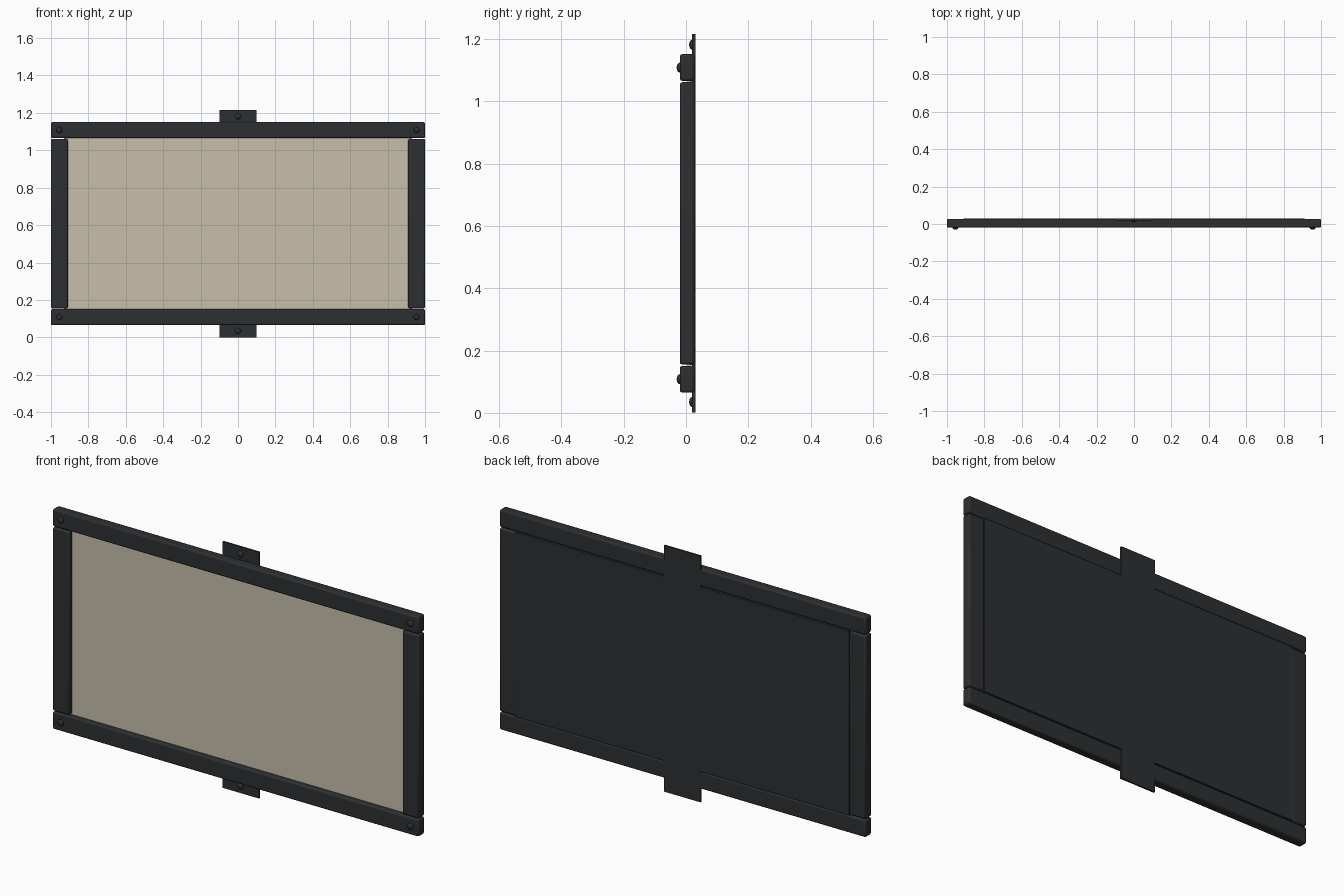
import bpy, math
from mathutils import Vector

cube = bpy.data.objects.get("Cube")
if cube:
    bpy.data.objects.remove(cube, do_unlink=True)


def material(name, color, roughness):
    m = bpy.data.materials.new(name)
    m.use_nodes = True
    m.diffuse_color = (*color, 1)
    node = m.node_tree.nodes["Principled BSDF"]
    node.inputs["Base Color"].default_value = (*color, 1)
    node.inputs["Roughness"].default_value = roughness
    return m


dark = material("dark_metal", (0.026, 0.028, 0.031), 0.5)
beige = material("beige_panel", (0.57, 0.52, 0.41), 0.7)


def box(name, low, high, mat, bevel=0):
    """Box between two corners, with optionally rounded edges."""
    low, high = Vector(low), Vector(high)
    bpy.ops.mesh.primitive_cube_add(size=1, location=(low + high) / 2)
    obj = bpy.context.object
    obj.name = name
    obj.scale = high - low
    bpy.ops.object.transform_apply(location=False, rotation=False, scale=True)
    obj.data.materials.append(mat)
    if bevel:
        mod = obj.modifiers.new("rounded_edges", 'BEVEL')
        mod.width = bevel
        mod.segments = 2
        bpy.ops.object.shade_smooth_by_angle(angle=math.radians(40))
    return obj


def screw(name, x, y, z):
    """Flattened dome head, centred on the surface at y."""
    bpy.ops.mesh.primitive_uv_sphere_add(segments=16, ring_count=8, radius=1,
                                         location=(x, y, z), rotation=(math.pi / 2, 0, 0))
    obj = bpy.context.object
    obj.name = name
    obj.scale = (0.016, 0.016, 0.01)
    bpy.ops.object.shade_smooth()
    obj.data.materials.append(dark)


FRONT, BACK, MID = -0.02, 0.028, 0.608

# Inset face panel and the back plate behind it
box("face_panel", (-0.93, 0.005, 0.13), (0.93, 0.015, 1.085), beige)
box("back_plate", (-0.912, 0.015, 0.153), (0.912, 0.03, 1.063), dark)

# Top and bottom rails with corner screws, mounting tabs
for side, s in (("top", 1), ("bottom", -1)):
    z = MID + s * 0.5
    box(side + "_rail", (-1, FRONT, z - 0.043), (1, BACK, z + 0.043), dark, 0.008)
    for end, x in (("left", 0.955), ("right", -0.955)):
        screw(f"{side}_{end}_screw", x, FRONT, z)
    tab = MID + s * 0.525
    box(side + "_tab", (-0.1, 0.02, tab - 0.0825), (0.1, 0.03, tab + 0.0825), dark)
    screw(side + "_tab_screw", 0, 0.02, MID + s * 0.573)

# Side stiles between the rails
for side, x in (("left", 0.955), ("right", -0.955)):
    box(side + "_stile", (x - 0.045, FRONT, 0.155), (x + 0.045, BACK, 1.061), dark, 0.008)
